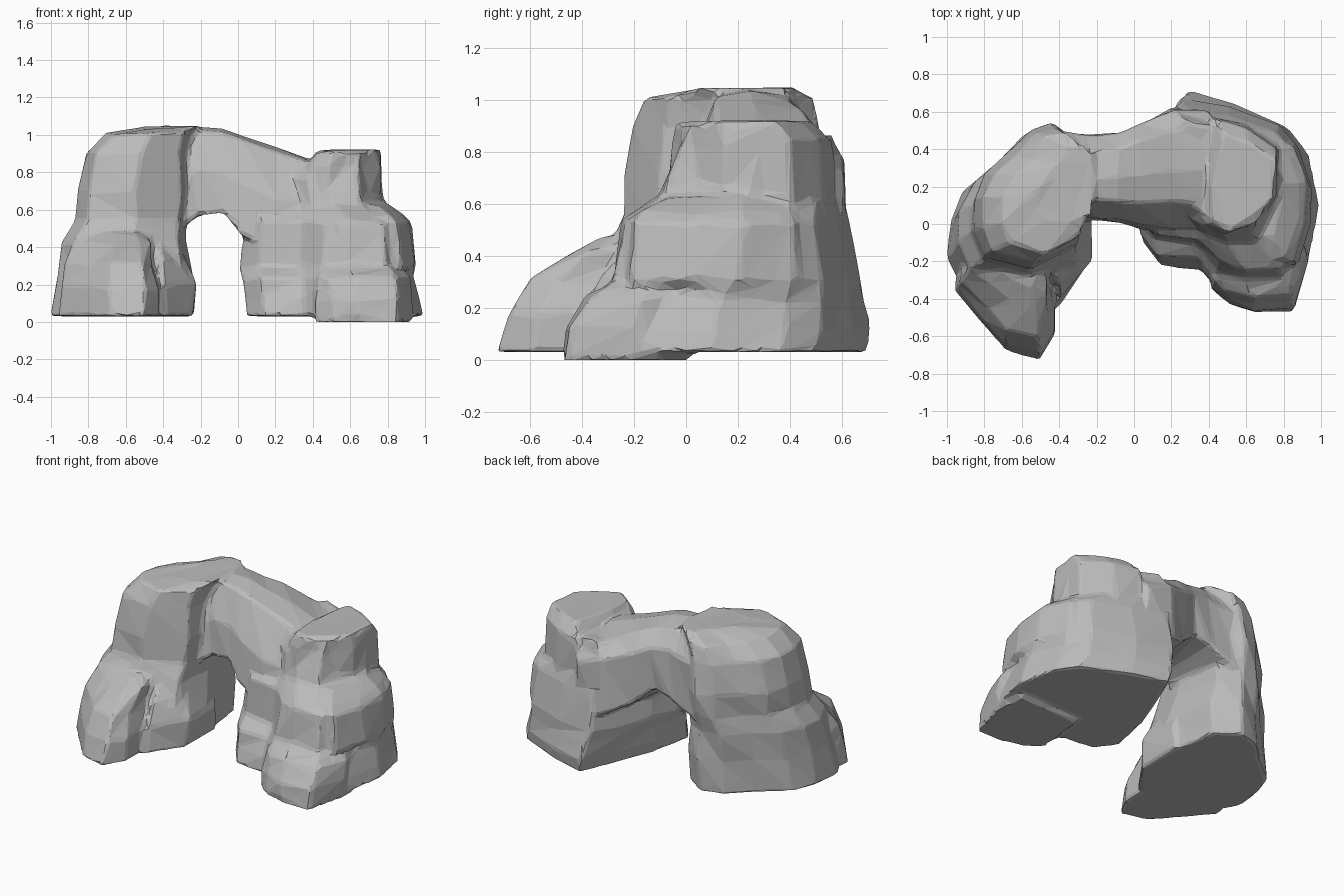
import bpy, bmesh, random
from mathutils import Vector

random.seed(4)
if "Cube" in bpy.data.objects:
    bpy.data.objects.remove(bpy.data.objects["Cube"], do_unlink=True)

stone = bpy.data.materials.new("grey_stone")
stone.use_nodes = True
colour = (0.5, 0.5, 0.5, 1)
stone.diffuse_color = colour
stone.node_tree.nodes["Principled BSDF"].inputs["Base Color"].default_value = colour

bm = bmesh.new()


def rock(outline, rings, along_x=False, rough=0.012):
    """Loft an outline through rings of (position, low a, high a, low b, high b)."""
    lo = [min(p[i] for p in outline) for i in (0, 1)]
    size = [max(p[i] for p in outline) - lo[i] for i in (0, 1)]
    loops = []
    for n, (pos, a0, a1, b0, b1) in enumerate(rings):
        loop = []
        for a, b in outline:
            u = a0 + (a - lo[0]) / size[0] * (a1 - a0) + random.uniform(-rough, rough)
            v = b0 + (b - lo[1]) / size[1] * (b1 - b0) + random.uniform(-rough, rough)
            w = pos + (random.uniform(-rough, rough) if n else 0)
            loop.append(bm.verts.new((w, u, v) if along_x else (u, v, w)))
        loops.append(loop)
    count = len(outline)
    faces = [bm.faces.new(loops[0]), bm.faces.new(loops[-1])]
    for low, high in zip(loops, loops[1:]):
        for i in range(count):
            j = (i + 1) % count
            faces.append(bm.faces.new((low[i], low[j], high[j], high[i])))
    bmesh.ops.recalc_face_normals(bm, faces=faces)


# Left pillar: broad terraced body
rock([(.05, -.08), (.15, -.22), (.37, -.25), (.5, -.42), (.65, -.48), (.85, -.46),
      (.95, -.15), (1, .1), (.93, .38), (.84, .52), (.55, .65), (.3, .72), (.2, .5), (.1, .2)],
     [(.03, .05, 1, -.47, .69), (.12, .04, .97, -.45, .72), (.23, .03, .95, -.4, .7),
      (.3, .01, .94, -.29, .68), (.53, .03, .92, -.24, .63), (.63, .02, .78, -.1, .61),
      (.76, 0, .76, -.05, .6), (.86, .1, .74, -.02, .55)])
# Left pillar: front toe
rock([(.42, -.35), (.5, -.43), (.65, -.48), (.86, -.46), (.95, -.2), (.9, 0), (.45, 0)],
     [(0, .42, .94, -.48, 0), (.12, .42, .93, -.46, 0), (.24, .43, .92, -.39, 0), (.28, .46, .88, -.3, 0)])
# Left pillar: flat bench and cap
rock([(.4, -.15), (.5, -.23), (.85, -.2), (.92, 0), (.93, .2), (.85, .4), (.5, .4)],
     [(.3, .4, .95, -.25, .42), (.52, .44, .92, -.23, .42), (.57, .46, .88, -.19, .4), (.63, .5, .78, -.08, .35)])
rock([(.35, 0), (.45, -.05), (.65, 0), (.76, .15), (.78, .4), (.6, .52), (.4, .56), (.35, .2)],
     [(.55, .35, .78, -.08, .58), (.84, .38, .77, -.05, .56), (.91, .43, .76, -.03, .48)])

# Right pillar: tall body
rock([(-.25, 0), (-.3, -.3), (-.6, -.45), (-.92, -.38), (-1, -.2), (-.99, 0),
      (-.91, .18), (-.75, .32), (-.6, .48), (-.45, .52), (-.3, .4)],
     [(.03, -1, -.25, -.42, .5), (.25, -.96, -.25, -.38, .5), (.43, -.94, -.28, -.3, .5),
      (.55, -.87, -.28, -.25, .53), (.7, -.86, -.27, -.23, .54), (.9, -.81, -.27, -.2, .52),
      (1, -.7, -.25, -.15, .49), (1.04, -.5, -.2, 0, .42)])
# Right pillar: front boulder and inner lobe
rock([(-.8, -.55), (-.68, -.68), (-.5, -.72), (-.43, -.6), (-.42, -.15), (-.9, -.15), (-.95, -.38)],
     [(.03, -.97, -.42, -.72, -.1), (.18, -.95, -.42, -.69, -.1), (.31, -.92, -.45, -.61, -.1),
      (.42, -.88, -.46, -.42, -.1), (.48, -.8, -.5, -.32, -.1)])
rock([(-.24, 0), (-.25, -.25), (-.4, -.43), (-.5, -.3), (-.5, 0)],
     [(.03, -.5, -.24, -.44, .1), (.2, -.5, -.22, -.4, .1), (.34, -.5, -.27, -.33, .1), (.42, -.5, -.3, -.24, .1)])

# Bridge across the opening
rock([(0, 0), (1, .05), (1, .7), (.85, .93), (.5, 1), (.25, .95), (.05, .5)],
     [(-.45, -.02, .5, .45, 1.02), (-.27, .01, .48, .52, 1.04), (-.2, .01, .47, .57, 1.05),
      (-.08, .01, .48, .585, 1.03), (.03, -.03, .53, .46, 1), (.2, -.06, .61, .4, .93),
      (.4, -.04, .61, .4, .87)], along_x=True)

mesh = bpy.data.meshes.new("rock_arch")
bm.to_mesh(mesh)
bm.free()
mesh.materials.append(stone)
arch = bpy.data.objects.new("rock_arch", mesh)
bpy.context.scene.collection.objects.link(arch)

# Fuse the boulders, soften the joins, then reduce to chiselled facets
fuse = arch.modifiers.new("fuse", "REMESH")
fuse.mode = "VOXEL"
fuse.voxel_size = 0.018
soften = arch.modifiers.new("soften", "SMOOTH")
soften.factor = 0.5
soften.iterations = 3
facets = arch.modifiers.new("facets", "DECIMATE")
facets.ratio = 0.04
